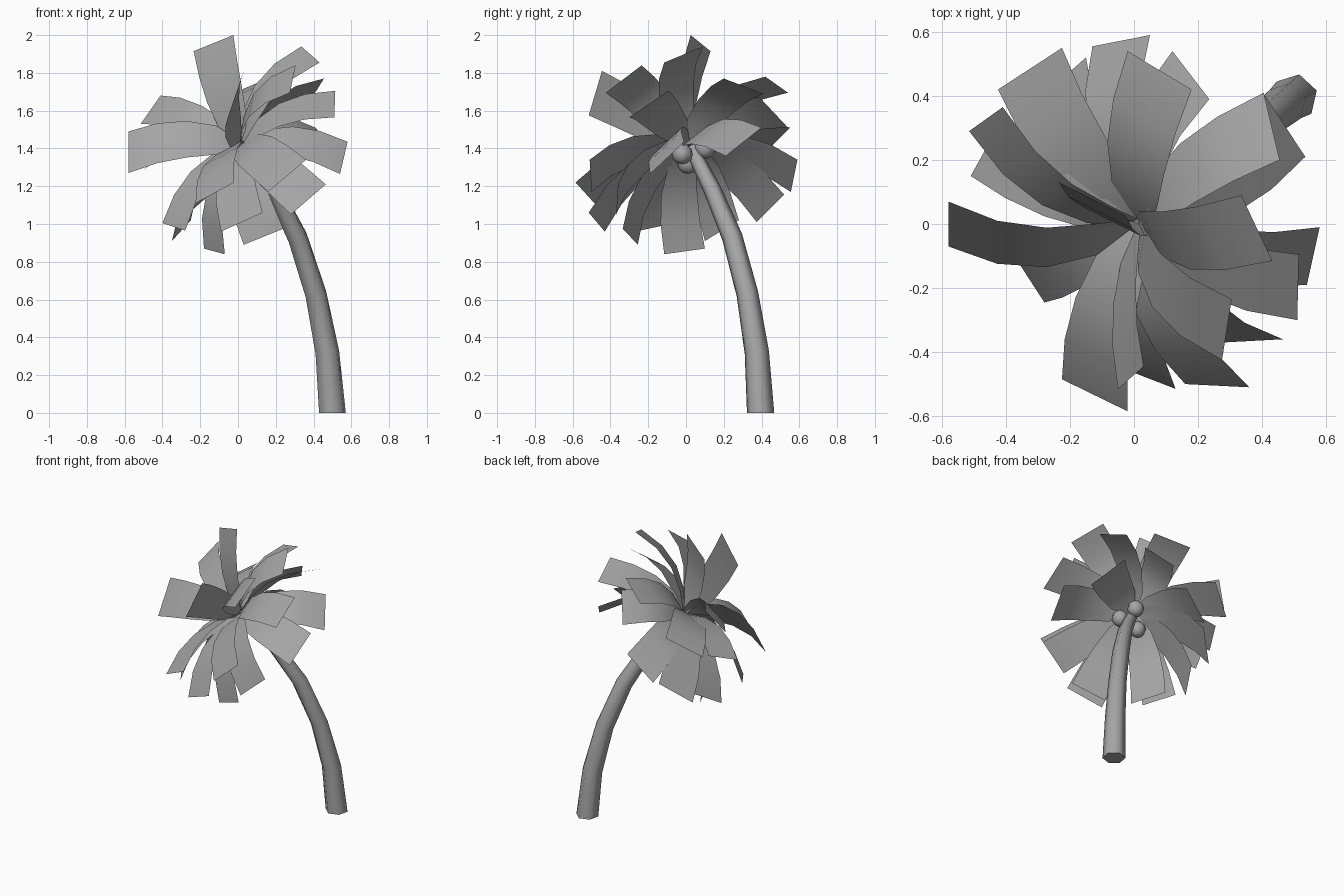
import bpy, bmesh, math
from mathutils import Vector

CROWN = Vector((0.015, 0.005, 1.42))
AXIS = Vector((-0.5, -0.4, 0.77)).normalized()   # way the trunk leans at the top

GREY = bpy.data.materials.new("mid_grey")
GREY.diffuse_color = (0.38, 0.38, 0.38, 1)


def make_object(name, bm, angle):
    mesh = bpy.data.meshes.new(name)
    bm.to_mesh(mesh)
    bm.free()
    mesh.materials.append(GREY)
    ob = bpy.data.objects.new(name, mesh)
    bpy.context.collection.objects.link(ob)
    bpy.ops.object.select_all(action='DESELECT')
    bpy.context.view_layer.objects.active = ob
    ob.select_set(True)
    bpy.ops.object.shade_smooth_by_angle(angle=math.radians(angle))


# Trunk: six-sided rings swept along the leaning path
def make_trunk():
    path = [(0.50, 0.395, 0, 0.074), (0.473, 0.375, 0.32, 0.066),
            (0.412, 0.325, 0.63, 0.059), (0.315, 0.245, 0.93, 0.055),
            (0.19, 0.14, 1.18, 0.047), (0.04, 0.03, 1.40, 0.037)]
    pts = [Vector(p[:3]) for p in path]
    bm = bmesh.new()
    rings = []
    for i, p in enumerate(pts):
        d = pts[min(i + 1, len(pts) - 1)] - pts[max(i - 1, 0)]
        if i == 0:
            d = Vector((0, 0, 1))
        d.normalize()
        u = Vector((0, 1, 0)).cross(d).normalized()
        v = d.cross(u)
        angles = [math.tau * k / 6 + 0.3 for k in range(6)]
        rings.append([bm.verts.new(p + path[i][3] * (u * math.cos(a) + v * math.sin(a)))
                      for a in angles])
    for a, b in zip(rings, rings[1:]):
        for k in range(6):
            j = (k + 1) % 6
            bm.faces.new((a[k], a[j], b[j], b[k]))
    bm.faces.new(rings[0][::-1])
    bm.faces.new(rings[-1])
    make_object("trunk", bm, 70)


# Frond: arched strip, narrow at the crown and square cut at the tip
def make_frond(name, tip):
    a, b = Vector(tip[:3]), Vector(tip[3:])
    mid, half = (a + b) / 2, (b - a) / 2
    along = mid - CROWN
    normal = along.cross(half).normalized()
    if normal.dot(AXIS) < 0:
        normal.negate()
    # the fronds in the middle of the crown are straighter
    lift = along.normalized().dot(AXIS)
    arch = 0.14 if lift > 0.6 else 0.36 if lift > 0.25 else 0.30
    bm = bmesh.new()
    rows = []
    for t, w in [(0.03, 0.25), (0.22, 0.70), (0.48, 0.88), (0.74, 0.96), (1, 1)]:
        c = CROWN + along * t + normal * arch * t * (1 - t)
        rows.append([bm.verts.new(c - half * w), bm.verts.new(c + half * w)])
    for p, q in zip(rows, rows[1:]):
        f = bm.faces.new((p[0], p[1], q[1], q[0]))
        f.normal_update()
        if f.normal.dot(normal) < 0:
            f.normal_flip()
    make_object(name, bm, 60)


# The two tip corners of each frond
upper_tips = [
    (-0.235, 0.13, 1.915, -0.025, 0.025, 2.0),
    (-0.58, 0.07, 1.49, -0.58, -0.07, 1.27),
    (-0.41, 0.365, 1.68, -0.515, 0.29, 1.53),
    (-0.225, 0.55, 1.51, -0.425, 0.42, 1.38),
    (0.18, 0.42, 1.78, -0.02, 0.54, 1.695),
    (0.12, 0.54, 1.51, 0.235, 0.39, 1.67),
    (0.405, 0.41, 1.69, 0.455, 0.20, 1.77),
    (0.335, 0.09, 1.94, 0.432, -0.115, 1.855),
    (0.515, -0.095, 1.705, 0.51, -0.30, 1.565),
    (0.305, -0.235, 1.84, 0.275, -0.425, 1.695),
    (0.03, -0.445, 1.81, -0.05, -0.515, 1.575),
]
lower_tips = [
    (-0.51, 0.15, 1.28, -0.41, 0.33, 1.35),
    (0.05, 0.59, 1.34, -0.13, 0.555, 1.17),
    (-0.15, 0.52, 1.155, -0.315, 0.375, 1.01),
    (0.41, 0.40, 1.51, 0.535, 0.21, 1.36),
    (0.58, -0.01, 1.435, 0.54, -0.19, 1.265),
    (0.465, -0.36, 1.21, 0.28, -0.37, 1.05),
    (0.36, -0.51, 1.34, 0.16, -0.50, 1.17),
    (0.13, -0.515, 1.06, -0.09, -0.43, 0.96),
    (0.24, -0.335, 0.975, 0.03, -0.255, 0.89),
    (-0.02, -0.585, 1.22, -0.225, -0.485, 1.11),
    (-0.07, -0.115, 0.84, -0.18, 0.10, 0.87),
    (-0.28, -0.245, 0.965, -0.40, -0.06, 1.005),
    (-0.35, 0.10, 0.91, -0.25, 0.28, 1.02),
]

make_trunk()
for i, tip in enumerate(upper_tips + lower_tips):
    make_frond(f"frond_{i + 1:02d}", tip)

# Coconuts clustered under the crown
for i, pos in enumerate([(0.10, -0.02, 1.37), (0.07, 0.10, 1.40), (-0.02, 0.01, 1.32)]):
    bm = bmesh.new()
    bmesh.ops.create_uvsphere(bm, u_segments=8, v_segments=6, radius=0.055)
    bmesh.ops.translate(bm, verts=bm.verts, vec=pos)
    make_object(f"coconut_{i + 1}", bm, 60)
